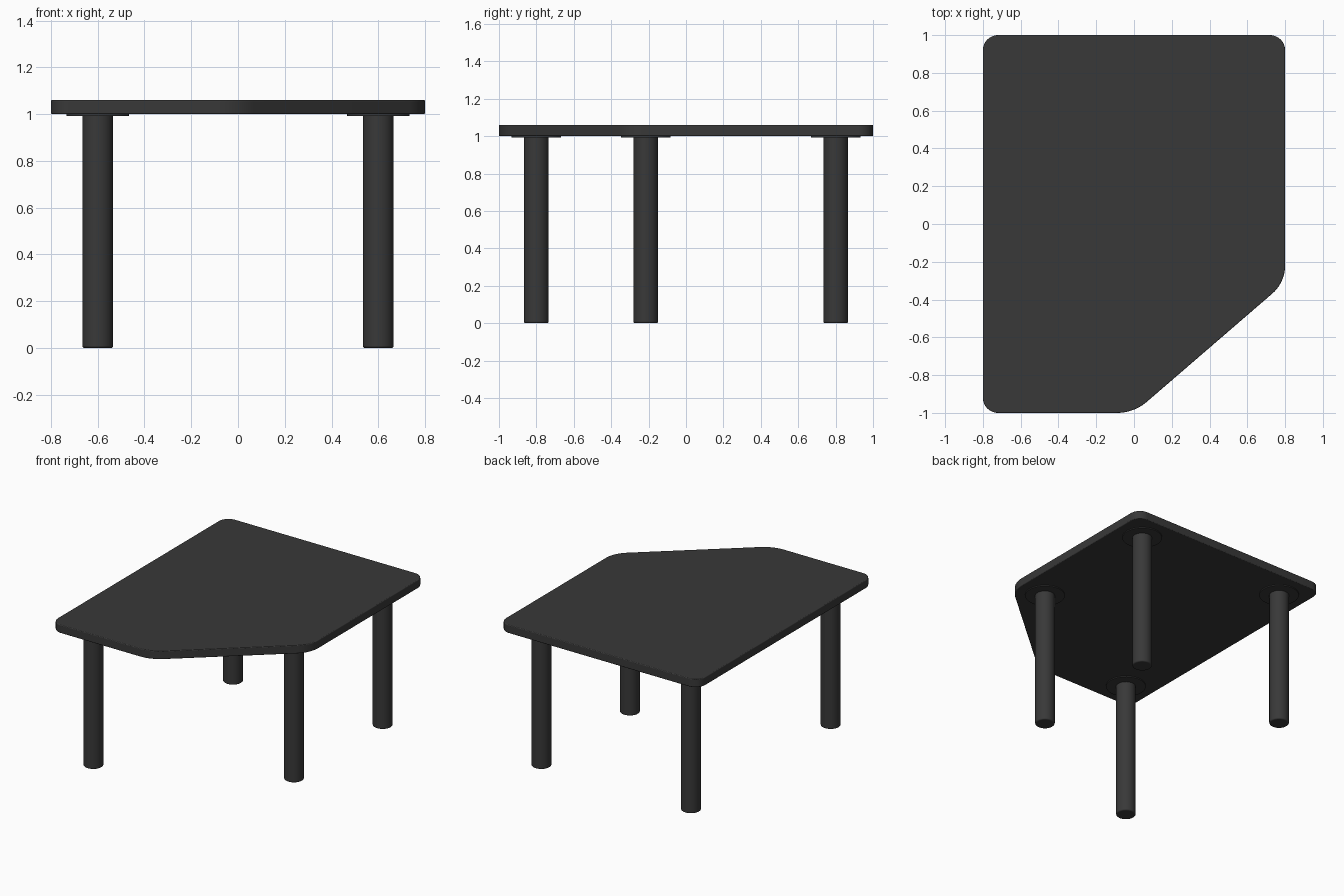
import bpy, bmesh
from mathutils import Vector

if "Cube" in bpy.data.objects:
    bpy.data.objects.remove(bpy.data.objects["Cube"])

dark = bpy.data.materials.new("dark_finish")
dark.diffuse_color = (0.04, 0.04, 0.04, 1)
dark.use_nodes = True
dark.node_tree.nodes["Principled BSDF"].inputs["Base Color"].default_value = dark.diffuse_color


def finish(obj, bevel=0):
    """Apply the shared material, edge rounding and shading."""
    obj.data.materials.append(dark)
    bpy.ops.object.select_all(action='DESELECT')
    obj.select_set(True)
    bpy.context.view_layer.objects.active = obj
    if bevel:
        mod = obj.modifiers.new("rounded_edges", 'BEVEL')
        mod.width = bevel
        mod.segments = 3
        mod.limit_method = 'ANGLE'
        mod.angle_limit = 0.8
    bpy.ops.object.shade_smooth_by_angle(angle=0.6)


def rounded_outline(corners, steps=10):
    """Round each (x, y, tangent length) corner with a true circular arc."""
    pts, n = [], len(corners)
    for i, (x, y, t) in enumerate(corners):
        p = Vector((x, y))
        d0 = (Vector(corners[i - 1][:2]) - p).normalized()
        d1 = (Vector(corners[(i + 1) % n][:2]) - p).normalized()
        half = d0.angle(d1) / 2
        from_centre = (d0 + d1).normalized() * (t / Vector((d0 + d1)).normalized().dot(d0))
        c = p + from_centre
        a, b = p + d0 * t - c, p + d1 * t - c
        for k in range(steps + 1):
            f = k / steps
            v = a.lerp(b, f).normalized() * a.length
            pts.append(c + v)
    return pts


def cylinder(name, x, y, z0, z1, radius, bevel=0):
    bpy.ops.mesh.primitive_cylinder_add(vertices=48, radius=radius, depth=z1 - z0,
                                        location=(x, y, (z0 + z1) / 2))
    obj = bpy.context.object
    obj.name = name
    finish(obj, bevel)


# Tabletop: rectangle with one cut corner, rounded and extruded
outline = rounded_outline([(-0.8, -1, 0.08), (0.0, -1, 0.09), (0.8, -0.31, 0.09),
                           (0.8, 1, 0.08), (-0.8, 1, 0.08)])
bm = bmesh.new()
face = bm.faces.new([bm.verts.new((p.x, p.y, 1.0)) for p in outline])
ext = bmesh.ops.extrude_face_region(bm, geom=[face])
bmesh.ops.translate(bm, vec=(0, 0, 0.06),
                    verts=[g for g in ext["geom"] if isinstance(g, bmesh.types.BMVert)])
bmesh.ops.recalc_face_normals(bm, faces=bm.faces)
mesh = bpy.data.meshes.new("tabletop")
bm.to_mesh(mesh)
bm.free()
top = bpy.data.objects.new("tabletop", mesh)
bpy.context.collection.objects.link(top)
finish(top, 0.005)

# Legs with thin round mounting plates under the top
for name, x, y in (("front_left", -0.6, -0.8), ("front_right", 0.6, -0.215),
                   ("back_left", -0.6, 0.8), ("back_right", 0.6, 0.8)):
    cylinder(name + "_leg", x, y, 0, 1.0, 0.066, 0.008)
    cylinder(name + "_mounting_plate", x, y, 0.993, 1.001, 0.133)
